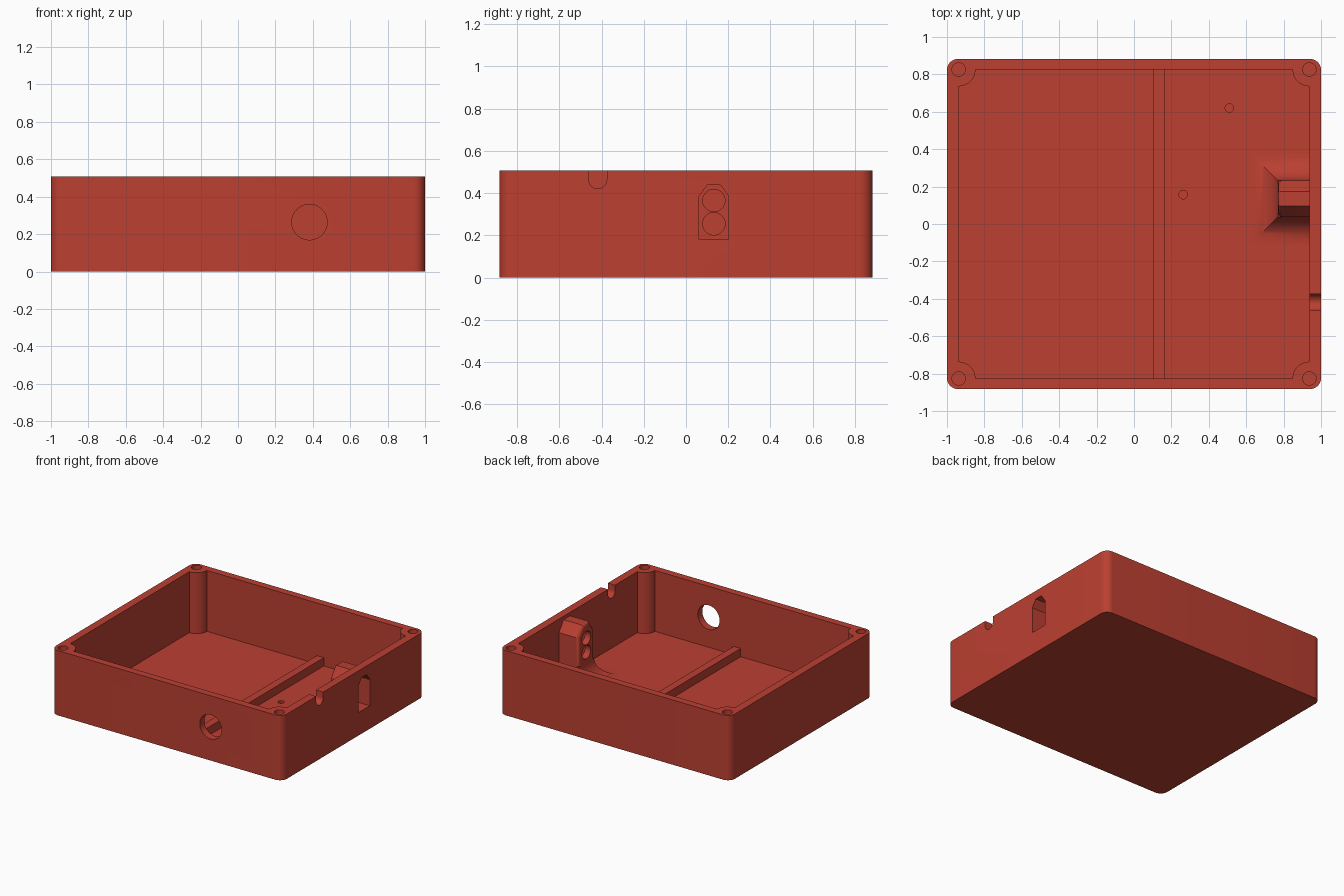
import bpy, bmesh, math
from mathutils import Vector

if "Cube" in bpy.data.objects:
    bpy.data.objects.remove(bpy.data.objects["Cube"])

HX, HY, H = 1.0, 0.883, 0.507      # outer half sizes and height
IX, IY, FLOOR = 0.9375, 0.826, 0.03  # inner half sizes and floor level

red = bpy.data.materials.new("brick_red")
red.diffuse_color = (0.5, 0.05, 0.031, 1)
red.use_nodes = True
red.node_tree.nodes["Principled BSDF"].inputs["Base Color"].default_value = red.diffuse_color


def finish(name, bm):
    bmesh.ops.recalc_face_normals(bm, faces=bm.faces)
    me = bpy.data.meshes.new(name)
    bm.to_mesh(me)
    bm.free()
    me.materials.append(red)
    ob = bpy.data.objects.new(name, me)
    bpy.context.collection.objects.link(ob)
    return ob


def prism_bm(pts, axis, a, b):
    """Extrude a 2D outline along an axis from a to b."""
    place = {"x": lambda p, t: (t, p[0], p[1]),
             "y": lambda p, t: (p[0], t, p[1]),
             "z": lambda p, t: (p[0], p[1], t)}[axis]
    bm = bmesh.new()
    lo = [bm.verts.new(place(p, a)) for p in pts]
    hi = [bm.verts.new(place(p, b)) for p in pts]
    n = len(pts)
    bm.faces.new(lo)
    bm.faces.new(hi)
    for i in range(n):
        bm.faces.new((lo[i], lo[(i + 1) % n], hi[(i + 1) % n], hi[i]))
    return bm


def prism(name, pts, axis, a, b):
    return finish(name, prism_bm(pts, axis, a, b))


def arc(cx, cy, r, a0, a1, n):
    return [(cx + r * math.cos(math.radians(a0 + (a1 - a0) * i / n)),
             cy + r * math.sin(math.radians(a0 + (a1 - a0) * i / n))) for i in range(n + 1)]


def circle(cx, cy, r, n=32):
    return arc(cx, cy, r, 0, 360, n)[:-1]


def select_only(ob):
    bpy.ops.object.select_all(action="DESELECT")
    ob.select_set(True)
    bpy.context.view_layer.objects.active = ob


def cut(ob, cutter):
    m = ob.modifiers.new("cut", "BOOLEAN")
    m.operation, m.solver, m.object = "DIFFERENCE", "EXACT", cutter
    select_only(ob)
    bpy.ops.object.modifier_apply(modifier=m.name)


def drop(*obs):
    for ob in obs:
        bpy.data.objects.remove(ob)


# Corners in counter-clockwise order with their start angles
corners = [(1, 1, 0), (-1, 1, 90), (-1, -1, 180), (1, -1, 270)]

# Case with rounded vertical edges
R = 0.06
outline = [p for sx, sy, a in corners
           for p in arc(sx * (HX - R), sy * (HY - R), R, a, a + 90, 10)]
case = prism("case", outline, "z", 0, H)

# Cavity leaves a quarter-round screw post in each corner
inner = [p for sx, sy, a in corners
         for p in arc(sx * IX, sy * IY, 0.09, a + 270, a + 180, 12)]
# Clip window: a slot with a chamfered top
WY = 0.132
window = [(WY - .07, .18), (WY + .07, .18), (WY + .07, .385), (WY + .03, .44),
          (WY - .03, .44), (WY - .07, .385)]
slot = prism("window_cutter", window, "x", 0.82, 1.1)

cutters = [
    prism("cavity", inner, "z", FLOOR, 0.7),
    prism("cable_hole", circle(0.382, 0.264, 0.095, 40), "y", -1.0, -0.75),
    prism("notch", arc(-0.418, 0.465, 0.043, 180, 360, 16) + [(-0.375, 0.6), (-0.461, 0.6)],
          "x", 0.88, 1.1),
]
for sx, sy, a in corners:          # screw holes
    cutters.append(prism("screw_hole", circle(sx * IX, sy * IY, 0.036, 24), "z", 0.2, 0.6))
for x, y in [(0.51, 0.62), (0.263, 0.157)]:   # blind floor holes
    cutters.append(prism("floor_hole", circle(x, y, 0.023, 20), "z", 0.012, 0.1))
for c in cutters + [slot]:
    cut(case, c)
drop(*cutters)

# Divider rib across the floor
rib = prism("divider_rib", [(0.105, -IY - .01), (0.165, -IY - .01),
                            (0.165, IY + .01), (0.105, IY + .01)], "z", 0.02, 0.095)

# Connector housing with chamfered roof and softened inner edges
B0, B1, BX = 0.038, 0.232, 0.77
bm = prism_bm([(B0, .025), (B1, .025), (B1, .40), (B1 - .057, .48),
               (B0 + .057, .48), (B0, .40)], "x", BX, 0.95)
front = [e for e in bm.edges
         if all(abs(v.co.x - BX) < 1e-4 for v in e.verts)
         and any(v.co.z > 0.1 for v in e.verts)]
bmesh.ops.bevel(bm, geom=front, offset=0.022, segments=3, profile=0.5, affect="EDGES")
housing = finish("connector_housing", bm)
cut(housing, slot)
for z in (0.255, 0.365):           # two wire holes
    c = prism("wire_hole", circle(WY, z, 0.053), "x", 0.7, 0.9)
    cut(housing, c)
    drop(c)
drop(slot)

# Concave fillet blending the housing into the floor
FR, N = 0.145, 12
bm = bmesh.new()
rings = []
for i in range(N + 1):
    t = math.pi / 2 * i / N
    off, z = FR * (1 - math.cos(t)), FLOOR + FR * (1 - math.sin(t))
    rings.append([bm.verts.new(c) for c in (
        (0.95, B1 + off, z), (BX - off, B1 + off, z),
        (BX - off, B0 - off, z), (0.95, B0 - off, z))])
for a, b in zip(rings, rings[1:]):
    for i in range(4):
        bm.faces.new((a[i], a[(i + 1) % 4], b[(i + 1) % 4], b[i]))
bm.faces.new(rings[0])
bm.faces.new(rings[-1])
fillet = finish("housing_fillet", bm)

for ob in (case, rib, housing, fillet):
    select_only(ob)
    bpy.ops.object.shade_smooth_by_angle(angle=math.radians(30))
